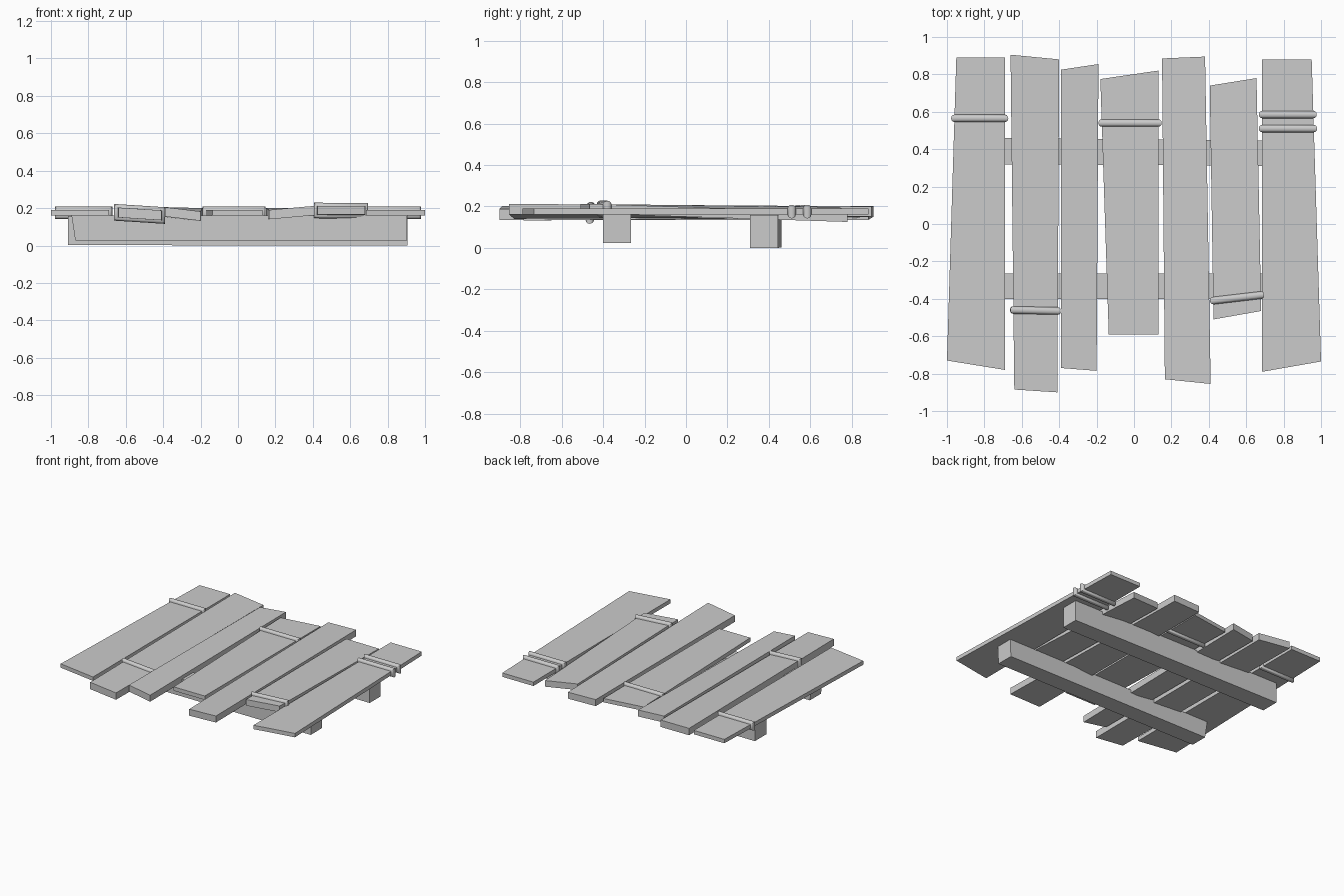
import bpy
import math
from mathutils import Vector

cube = bpy.data.objects.get("Cube")
if cube:
    bpy.data.objects.remove(cube, do_unlink=True)

# One plain grey for everything
grey = bpy.data.materials.new("plain grey")
grey.use_nodes = True
colour = (0.6, 0.6, 0.6, 1)
grey.diffuse_color = colour
grey.node_tree.nodes["Principled BSDF"].inputs["Base Color"].default_value = colour


def make_object(name, verts, faces):
    mesh = bpy.data.meshes.new(name)
    mesh.from_pydata(verts, [], faces)
    mesh.materials.append(grey)
    obj = bpy.data.objects.new(name, mesh)
    bpy.context.collection.objects.link(obj)
    return obj


def slab(name, bottom, top):
    """Six-sided block between two four-point outlines."""
    sides = [(i, (i + 1) % 4, (i + 1) % 4 + 4, i + 4) for i in range(4)]
    return make_object(name, list(bottom) + list(top), [(3, 2, 1, 0), (4, 5, 6, 7)] + sides)


class Plank:
    """Corners run front left, front right, back right, back left as seen from above."""

    def __init__(self, name, outline, heights, thickness):
        self.name, self.thick = name, thickness
        self.low = [Vector((x, y, z)) for (x, y), z in zip(outline, heights)]
        lift = Vector((0, 0, thickness))
        slab(name, self.low, [p + lift for p in self.low])

    def edge_point(self, front, back, y):
        a, b = self.low[front], self.low[back]
        return a.lerp(b, (y - a.y) / (b.y - a.y))

    def strap(self, name, y_left, y_right, out=0.018, half_width=0.02, steps=6):
        """Rounded band wrapped around the plank."""
        left = self.edge_point(0, 3, y_left)
        right = self.edge_point(1, 2, y_right)
        across = (right - left).normalized()
        along = Vector((0, 0, 1)).cross(across).normalized()
        up = across.cross(along)
        lift = Vector((0, 0, self.thick))
        loop = [(left, -across - up), (right, across - up),
                (right + lift, across + up), (left + lift, up - across)]
        verts, faces = [], []
        for s in range(steps + 1):
            a = math.pi * s / steps
            for point, outward in loop:
                verts.append(point + along * (-half_width * math.cos(a)) + outward * (out * math.sin(a)))
        for s in range(steps):
            for i in range(4):
                j = (i + 1) % 4
                faces.append((s * 4 + i, s * 4 + j, s * 4 + 4 + j, s * 4 + 4 + i))
        band = make_object(name, verts, faces)
        bpy.ops.object.select_all(action='DESELECT')
        band.select_set(True)
        bpy.context.view_layer.objects.active = band
        bpy.ops.object.shade_smooth_by_angle(angle=math.radians(40))


# Planks, from the model's right to its left
plank_1 = Plank("plank_1", [(-1, -.73), (-.69, -.78), (-.69, .89), (-.95, .89)],
                [.16, .16, .16, .16], .03)
plank_2 = Plank("plank_2", [(-.64, -.885), (-.41, -.9), (-.4, .88), (-.66, .905)],
                [.15, .135, .135, .15], .053)
plank_3 = Plank("plank_3", [(-.39, -.77), (-.2, -.785), (-.19, .855), (-.39, .825)],
                [.155, .132, .15, .145], .05)
plank_4 = Plank("plank_4", [(-.135, -.59), (.13, -.59), (.13, .82), (-.18, .775)],
                [.16, .16, .16, .16], .03)
plank_5 = Plank("plank_5", [(.165, -.83), (.41, -.855), (.38, .895), (.15, .885)],
                [.14, .162, .15, .15], .05)
plank_6 = Plank("plank_6", [(.425, -.51), (.68, -.465), (.655, .78), (.405, .74)],
                [.165, .165, .125, .15], .047)
plank_7 = Plank("plank_7", [(.685, -.79), (1, -.735), (.95, .88), (.685, .88)],
                [.16, .16, .16, .16], .03)

# Straps around some planks
plank_1.strap("strap_1", .565, .565)
plank_2.strap("strap_2", -.46, -.465)
plank_4.strap("strap_4", .54, .54)
plank_6.strap("strap_6", -.41, -.38)
plank_7.strap("strap_7_front", .51, .51)
plank_7.strap("strap_7_back", .585, .585)


# Cross beams underneath, with slightly uneven ends
def beam(name, x_low, x_high, y_left, y_right, z_left, z_right, top):
    def ring(xs, zs):
        return [(xs[0], y_left[0], zs[0]), (xs[1], y_right[0], zs[1]),
                (xs[1], y_right[1], zs[1]), (xs[0], y_left[1], zs[0])]
    slab(name, ring(x_low, (z_left, z_right)), ring(x_high, (top, top)))


beam("front_beam", (-.87, .9), (-.89, .905), (-.4, -.265), (-.4, -.265), .028, .024, .16)
beam("back_beam", (-.91, .905), (-.91, .905), (.32, .462), (.31, .445), .002, 0, .158)
